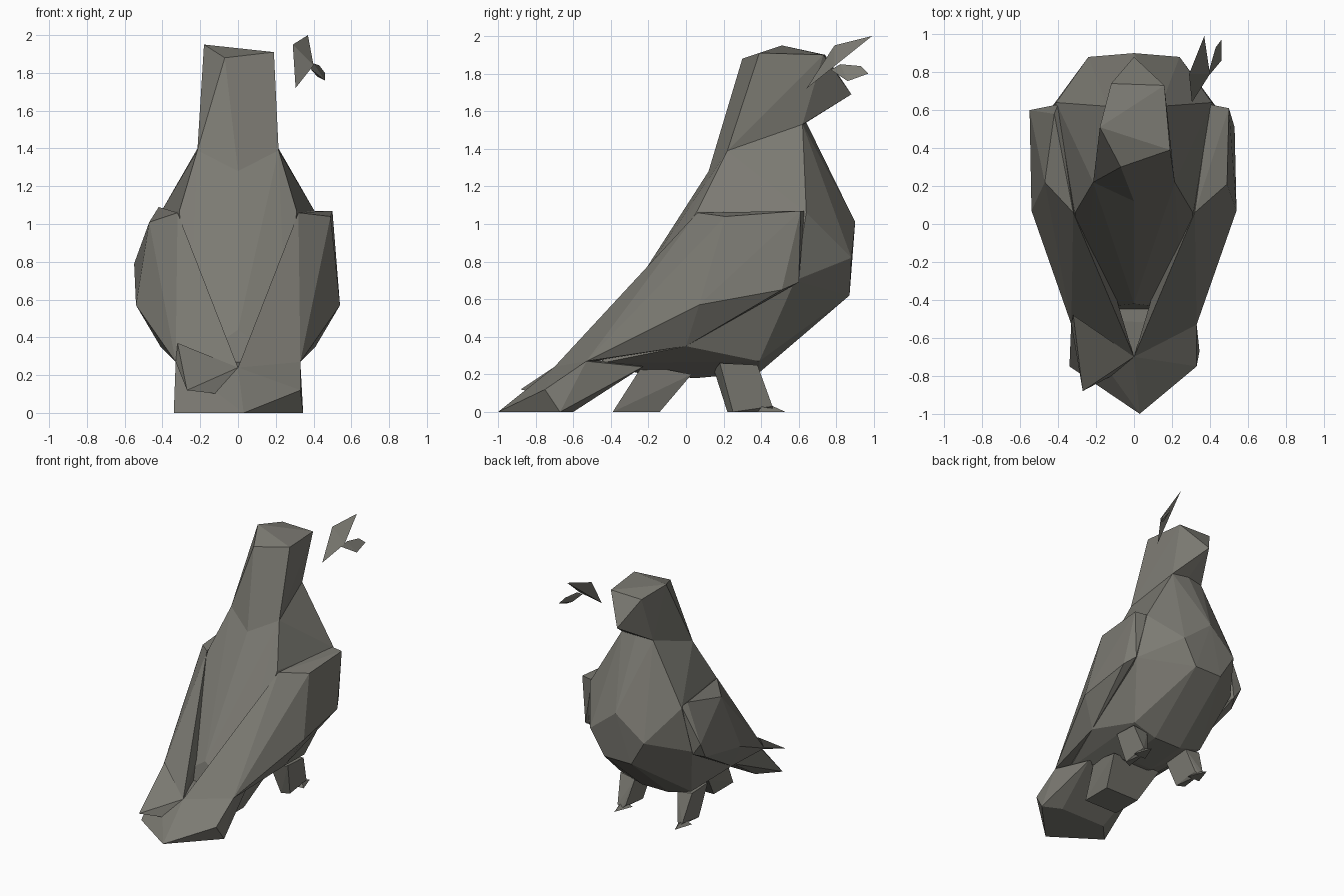
import bpy, bmesh

stone = bpy.data.materials.new("dark_stone")
stone.diffuse_color = (.20, .195, .17, 1)


def both(pts):
    """Points plus their mirror images across x = 0."""
    return pts + [(-x, y, z) for x, y, z in pts if x]


def hull(name, pts):
    """Faceted solid wrapped around a few corner points."""
    me = bpy.data.meshes.new(name)
    bm = bmesh.new()
    for p in pts:
        bm.verts.new(p)
    bmesh.ops.convex_hull(bm, input=bm.verts)
    loose = [v for v in bm.verts if not v.link_faces]
    bmesh.ops.delete(bm, geom=loose, context='VERTS')
    bmesh.ops.dissolve_limit(bm, angle_limit=0.03, verts=bm.verts, edges=bm.edges)
    bmesh.ops.recalc_face_normals(bm, faces=bm.faces)
    bm.to_mesh(me)
    bm.free()
    me.materials.append(stone)
    ob = bpy.data.objects.new(name, me)
    bpy.context.collection.objects.link(ob)
    return ob


# Neck ring shared by head and body
neck = both([(0, .12, 1.28), (.215, .22, 1.39), (.14, .62, 1.53), (0, .64, 1.54)])

# Head with short beak
hull("head", neck + [
    (-.07, .30, 1.88), (-.18, .51, 1.95), (.19, .39, 1.91),
    (.16, .73, 1.90), (-.12, .74, 1.90), (0, .88, 1.69)])

# Body from neck down to belly
hull("body", neck + both([
    (.31, .06, 1.07), (.41, .64, 1.06), (0, .90, 1.01), (.24, .88, .82),
    (.12, .87, .62), (.46, .58, .70), (.41, 0, .35), (.32, .39, .27),
    (.12, .39, .21), (.12, .05, .18), (.26, -.45, .26),
    (0, -.42, .44), (0, -.23, .2)]))

# Wings folded along the sides
wing = [(.32, .06, 1.06), (.49, .21, 1.04), (.50, .61, 1.07), (.40, .63, 1.07),
        (.53, .51, .65), (.48, .60, .69), (.54, .07, .57),
        (.33, -.53, .27), (0, -.70, .24), (.41, 0, .35), (.1, -.4, .28)]
hull("right_wing", wing)
left = [(-x, y, z) for x, y, z in wing if (x, z) not in ((.49, 1.04), (.50, 1.07))]
hull("left_wing", left + [(-.47, .22, 1.01), (-.42, .58, 1.09), (-.55, .60, .79)])

# Left wing tip feather lying over the tail
hull("wing_tip", [(-.27, -.88, .12), (-.10, -.79, .10), (0, -.70, .24),
                  (-.33, -.53, .27), (-.32, -.48, .37)])

# Tail resting on the ground
hull("tail", [(.03, -1, 0), (.33, -.75, .12), (.345, -.67, 0), (-.34, -.75, 0),
              (-.33, -.50, .27), (.33, -.53, .27), (0, -.70, .24),
              (-.2, -.6, 0), (.2, -.6, 0), (.25, -.23, .24), (-.25, -.23, .24),
              (0, -.2, .28)])

# Rear support block under the belly
hull("rear_support", both([(.2, -.23, .25), (.22, .03, .2),
                           (.15, -.39, 0), (.15, -.14, 0)]))

# Front legs with small toes
for side, name in ((1, "right"), (-1, "left")):
    leg = [(.19, .15, .22), (.32, .18, .26), (.32, .38, .25), (.19, .38, .23),
           (.23, .22, 0), (.29, .25, 0), (.29, .46, .03), (.23, .44, .03),
           (.26, .46, 0)]
    hull(name + "_leg", [(side * x, y, z) for x, y, z in leg])
    toe = [(.21, .38, 0), (.32, .38, 0), (.27, .53, 0), (.27, .42, .05)]
    hull(name + "_toe", [(side * x, y, z) for x, y, z in toe])

# Loose leaf beside the head, with its curled stem
hull("leaf", [(.305, .64, 1.72), (.29, .79, 1.95), (.37, .99, 2.0), (.40, .79, 1.84)])
hull("leaf_stem", [(.385, .77, 1.82), (.40, .82, 1.85), (.43, .93, 1.84),
                   (.46, .97, 1.80), (.46, .86, 1.76), (.42, .85, 1.78)])
